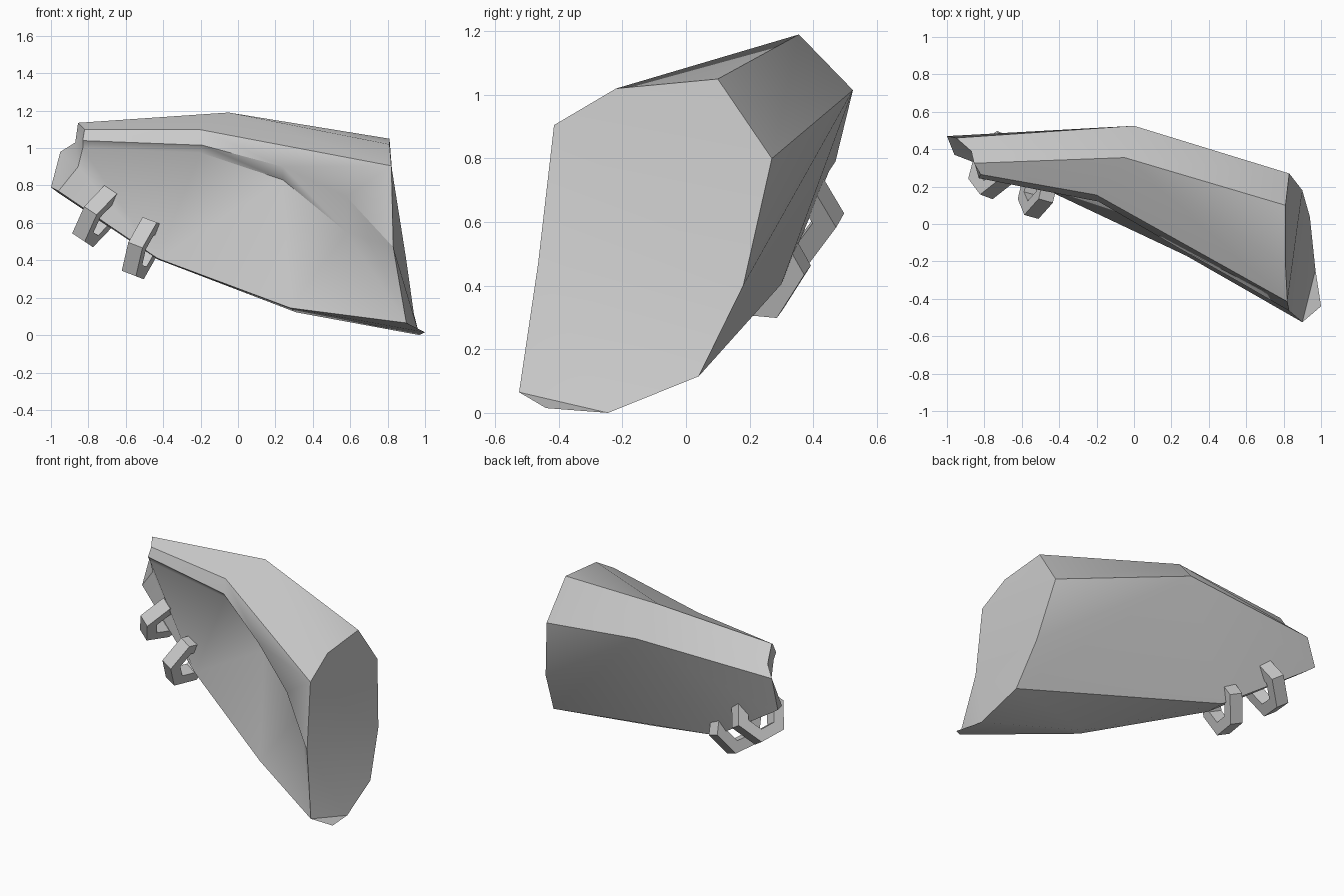
import bpy, bmesh, math
from mathutils import Vector

if "Cube" in bpy.data.objects:
    bpy.data.objects.remove(bpy.data.objects["Cube"])

grey = bpy.data.materials.new("plain grey")
grey.diffuse_color = (0.6, 0.6, 0.6, 1)
grey.use_nodes = True
grey.node_tree.nodes["Principled BSDF"].inputs["Base Color"].default_value = grey.diffuse_color


def finish(name, bm, angle):
    bmesh.ops.recalc_face_normals(bm, faces=bm.faces)
    me = bpy.data.meshes.new(name)
    bm.to_mesh(me)
    bm.free()
    me.materials.append(grey)
    ob = bpy.data.objects.new(name, me)
    bpy.context.collection.objects.link(ob)
    bpy.ops.object.select_all(action='DESELECT')
    ob.select_set(True)
    bpy.context.view_layer.objects.active = ob
    bpy.ops.object.shade_smooth_by_angle(angle=math.radians(angle))
    return ob


# Curved plate, described by rails running from the narrow end to the wide end
rails = {
    "ridge": [(-.855, .325, 1.135), (-.05, .355, 1.19), (.81, .10, 1.05)],
    "back": [(-.95, .46, .98), (0, .525, 1.015), (.83, .27, .80)],
    "shoulder": [(-.82, .265, 1.10), (-.20, .155, 1.098), (.82, -.415, .905)],
    "lip": [(-.83, .245, 1.04), (-.19, .12, 1.015), (.24, -.13, .90),
            (.58, -.32, .74), (.83, -.465, .47), (.90, -.525, .065)],
    "inner": [(-.83, .27, 1.0), (-.20, .155, .975), (.24, -.07, .83), (.58, -.18, .55)],
    "sole": [(-.96, .37, .77), (-.43, .165, .41), (.28, -.17, .145)],
    "heel": [(-.96, .45, .76), (-.43, .30, .405), (.31, -.09, .122), (.97, -.245, 0)],
    "tail": [(-.87, .39, 1.03), (-1, .47, .79), (-.855, .33, .90)],
    "end": [(.81, -.22, 1.02), (.90, .18, .40), (.94, .04, .115), (1, -.44, .015)],
}
bm = bmesh.new()
v = {k: [bm.verts.new(p) for p in pts] for k, pts in rails.items()}
R, B, H, L = v["ridge"], v["back"], v["shoulder"], v["lip"]
I, S, K, T, E = v["inner"], v["sole"], v["heel"], v["tail"], v["end"]


def strip(a, b):
    for i in range(min(len(a), len(b)) - 1):
        bm.faces.new((a[i], a[i + 1], b[i + 1], b[i]))


def faces(*polys):
    for p in polys:
        bm.faces.new(p)


strip(L[:4], I)                       # underside of the lip
strip(S, K)                           # bottom edge
faces(
    # top slope
    (R[0], R[1], H[1], H[0]), (R[1], R[2], E[0]), (R[1], E[0], H[2], H[1]),
    # lip front
    (H[0], H[1], L[1], L[0]), (H[1], L[2], L[1]), (H[1], H[2], L[2]),
    (H[2], L[3], L[2]), (H[2], L[4], L[3]),
    # lip underside and bottom edge at the wide corner
    (L[3], L[4], I[3]), (L[4], L[5], I[3]),
    (S[2], L[5], E[3]), (S[2], E[3], K[3], K[2]),
    # recessed front
    (S[0], T[2], I[0], I[1], S[1]), (S[1], I[1], I[2]), (S[1], I[2], S[2]),
    (I[2], I[3], S[2]), (I[3], L[5], S[2]),
    # back bevel
    (R[0], T[0], B[0], B[1], R[1]), (R[1], B[1], B[2], R[2]),
    # back
    (B[0], T[1], K[0], K[1], B[1]), (K[1], E[2], B[1]), (K[1], K[2], E[2]),
    (B[1], E[2], E[1]), (B[1], E[1], B[2]), (K[2], K[3], E[2]),
    # narrow end
    (R[0], H[0], T[0]), (H[0], L[0], I[0], T[2], T[0]), (T[0], T[2], B[0]),
    (B[0], T[2], S[0], T[1]), (T[1], S[0], K[0]),
    # wide end
    (E[0], R[2], B[2]), (E[0], B[2], H[2]), (H[2], B[2], E[1], L[4]),
    (L[4], E[1], E[2]), (L[4], E[2], K[3]), (L[4], K[3], L[5]), (L[5], K[3], E[3]),
)
finish("curved_plate", bm, 40)


# Six-sided rings hooked through the lower edge
def ring(name, centre, axis, outer=.178, inner=.10, half=.042):
    a = Vector(axis).normalized()
    u = (Vector((0, 1, 0)) - a * a.y).normalized()
    w = a.cross(u)
    bm = bmesh.new()
    loops = []
    for r, t in ((outer, -half), (outer, half), (inner, half), (inner, -half)):
        loops.append([bm.verts.new(Vector(centre) + a * t + r * (
            u * math.cos(i * math.pi / 3) + w * math.sin(i * math.pi / 3)))
            for i in range(6)])
    for j in range(4):
        p, q = loops[j], loops[(j + 1) % 4]
        for i in range(6):
            n = (i + 1) % 6
            bm.faces.new((p[i], p[n], q[n], q[i]))
    finish(name, bm, 32)


ring("upper_ring", (-.745, .315, .635), (-.79, .30, .53))
ring("lower_ring", (-.507, .21, .465), (-.90, .25, .35))
